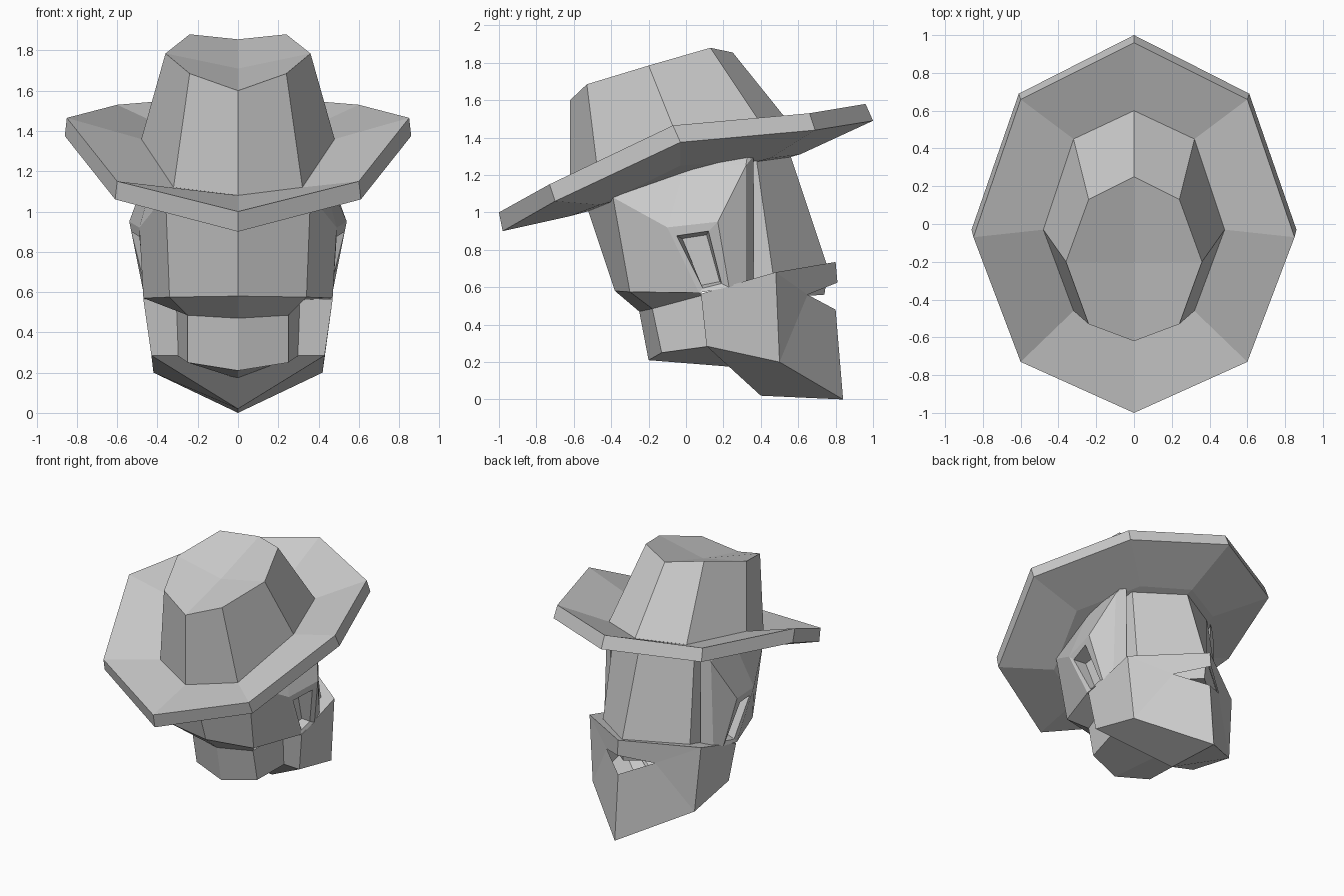
import bpy, bmesh


def half_mesh(name, pts, faces):
    """Build the x >= 0 half and its mirror image, welded on the centre line."""
    bm = bmesh.new()
    right = [bm.verts.new(p) for p in pts]
    left = [v if v.co.x == 0 else bm.verts.new((-v.co.x, v.co.y, v.co.z)) for v in right]
    for f in faces:
        bm.faces.new([right[i] for i in f])
        bm.faces.new([left[i] for i in reversed(f)])
    bmesh.ops.recalc_face_normals(bm, faces=bm.faces)
    me = bpy.data.meshes.new(name)
    bm.to_mesh(me)
    bm.free()
    ob = bpy.data.objects.new(name, me)
    bpy.context.collection.objects.link(ob)
    return ob


def strips(rings, n):
    """Quads joining successive half rings of n points."""
    return [(r * n + i, r * n + i + 1, (r + 1) * n + i + 1, (r + 1) * n + i)
            for r in range(rings - 1) for i in range(n - 1)]


# Hat: half rings from under the brim, round the edge and up the crown
brim_under = [(0, -.62, .98), (.32, -.46, 1.04), (.48, -.03, 1.25), (.32, .45, 1.29), (0, .61, 1.31)]
edge_low = [(0, -.98, .90), (.61, -.70, 1.06), (.86, -.03, 1.375), (.61, .69, 1.44), (0, 1, 1.49)]
edge_top = [(0, -1, 1.0), (.6, -.73, 1.15), (.85, -.07, 1.465), (.6, .66, 1.53), (0, .96, 1.58)]
crown_base = [(0, -.62, 1.08), (.32, -.46, 1.12), (.48, -.03, 1.36), (.32, .45, 1.40), (0, .60, 1.42)]
crown_top = [(0, -.62, 1.60), (.24, -.53, 1.685), (.36, -.20, 1.785), (.24, .13, 1.88), (0, .25, 1.855)]
dent = [(0, -.20, 1.71)]
half_mesh("hat", brim_under + edge_low + edge_top + crown_base + crown_top + dent,
          strips(5, 5) + [(20, 21, 22, 25), (25, 22, 23, 24), (4, 3, 2, 1, 0)])

# Hair block with bevelled lower edge, neck, and recessed ears
hair_top = [(0, -.54, 1.06), (.36, -.39, 1.08), (.39, 0, 1.28), (.38, .33, 1.32)]         # 0-3
hair_low = [(0, -.38, .58), (.34, -.30, .575), (.47, .07, .57), (.47, .23, .60), (.45, .32, .63)]  # 4-8
temple = [(.49, -.10, .92), (.54, .17, .95), (.43, .32, 1.25)]                            # 9-11
neck = [(0, -.25, .47), (.25, -.18, .485), (.31, .10, .56),
        (0, -.20, .21), (.25, -.13, .25), (.30, .13, .285), (0, .30, .17)]               # 12-18
ear_rim = [(.49, -.05, .875), (.53, .12, .90), (.46, .19, .62), (.46, .09, .595)]        # 19-22
ear_deep = [(.41, -.02, .86), (.41, .11, .88), (.40, .18, .63), (.40, .08, .61)]         # 23-26
seam = [(.37, .36, 1.30), (.37, .36, .62)]                                               # 27-28
ear_out = (9, 10, 7, 6)
ear_faces = []
for k in range(4):
    j = (k + 1) % 4
    ear_faces += [(ear_out[k], ear_out[j], 19 + j, 19 + k), (19 + k, 19 + j, 23 + j, 23 + k)]
half_mesh("head_and_neck", hair_top + hair_low + temple + neck + ear_rim + ear_deep + seam,
          [(0, 1, 5, 4), (1, 9, 6, 5), (1, 2, 9), (2, 11, 10, 9), (2, 3, 11), (10, 11, 8, 7),
           (11, 3, 27), (11, 27, 28, 8),
           (4, 5, 13, 12), (5, 6, 14, 13), (12, 13, 16, 15), (13, 14, 17, 16), (15, 16, 17, 18),
           (23, 24, 25, 26)] + ear_faces)

# Face wedge behind the scarf
half_mesh("face", [(0, .55, 1.33), (.33, .37, 1.33), (.34, .20, 1.33), (0, .20, 1.33),
                   (0, .76, .70), (.36, .47, .64), (.37, .20, .60), (0, .20, .60),
                   (0, .74, .56), (.34, .46, .54)],
          [(0, 1, 5, 4), (1, 2, 6, 5), (0, 3, 2, 1), (4, 5, 9, 8), (5, 6, 9), (6, 7, 8, 9)])

# Pointed scarf with a three-cornered opening on the centre ridge
half_mesh("scarf", [(.47, .08, .565), (.46, .48, .68), (0, .80, .735), (0, .81, .625),
                    (.20, .65, .56), (0, .80, .48), (0, .84, 0), (.42, .50, .20),
                    (.43, .11, .285), (0, .40, .02), (0, .08, .565), (0, .13, .285)],
          [(0, 1, 7, 8), (1, 2, 3, 4), (1, 4, 7), (4, 5, 6, 7), (8, 7, 6, 9),
           (0, 10, 2, 1), (0, 8, 11, 10), (8, 9, 11)])
